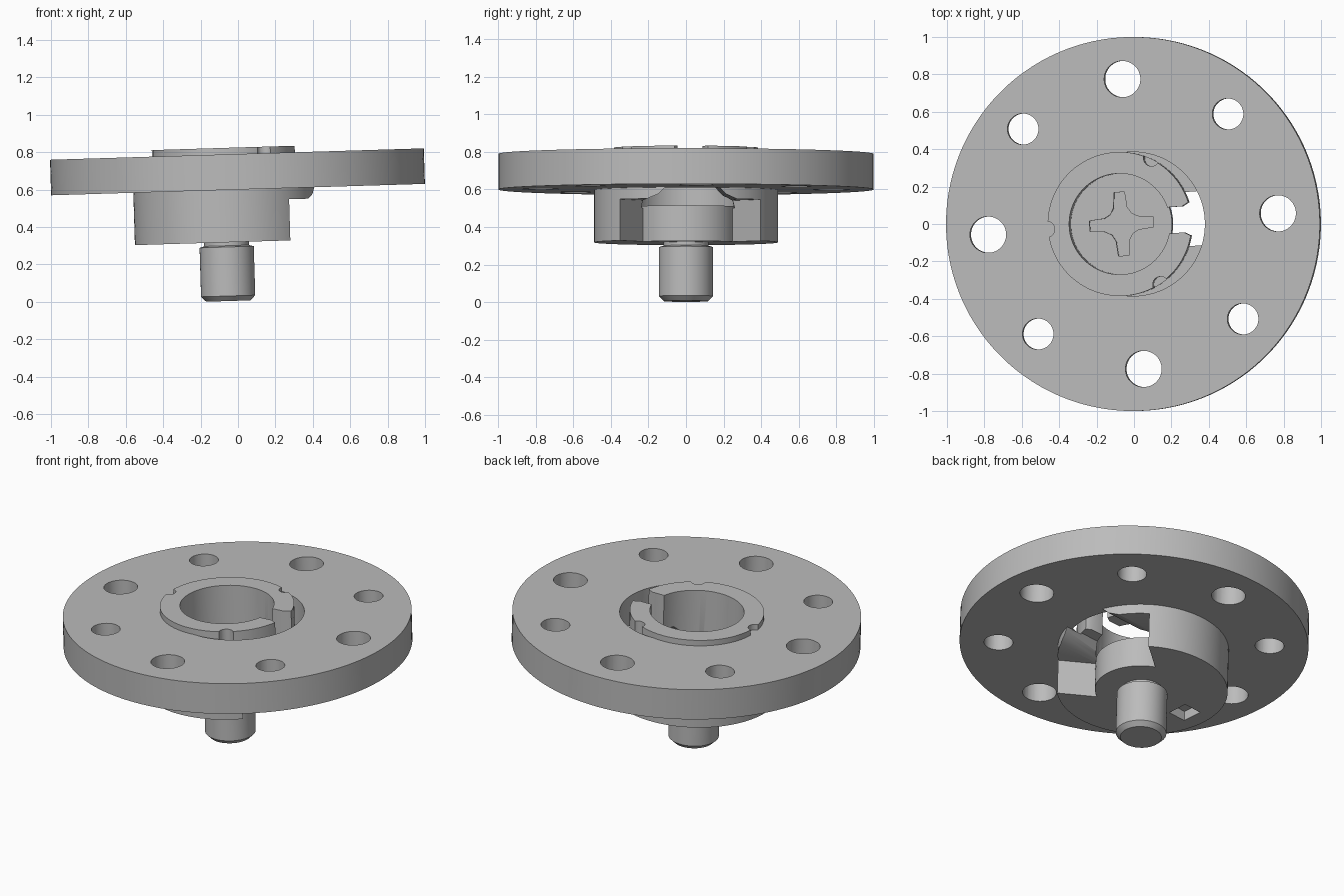
import bpy, bmesh
from math import cos, sin, pi, radians
from mathutils import Matrix

cube = bpy.data.objects.get("Cube")
if cube:
    bpy.data.objects.remove(cube)

grey = bpy.data.materials.new("plain_grey")
grey.use_nodes = True
tone = (0.5, 0.5, 0.5, 1)
grey.diffuse_color = tone
grey.node_tree.nodes["Principled BSDF"].inputs["Base Color"].default_value = tone

# Whole assembly leans slightly; the hub sits off centre in the disc
TILT = Matrix.Translation((0, 0, 0.6)) @ Matrix.Rotation(radians(-1.75), 4, 'Y')
TURN = Matrix.Rotation(radians(4.2), 4, 'Z')
DISC = TILT @ TURN
HUB = TILT @ Matrix.Translation((-0.07, 0, 0)) @ TURN


def finish(name, bm, frame):
    bmesh.ops.remove_doubles(bm, verts=bm.verts, dist=1e-5)
    bmesh.ops.recalc_face_normals(bm, faces=bm.faces)
    mesh = bpy.data.meshes.new(name)
    bm.to_mesh(mesh)
    bm.free()
    mesh.materials.append(grey)
    mesh.transform(frame)
    obj = bpy.data.objects.new(name, mesh)
    bpy.context.collection.objects.link(obj)
    return obj


def lathe(name, profile, frame, steps=96):
    """Revolve a closed (radius, height) outline."""
    bm = bmesh.new()
    verts = [bm.verts.new((r, 0, z)) for r, z in profile]
    edges = [bm.edges.new((a, b)) for a, b in zip(verts, verts[1:] + verts[:1])
             if a.co.x > 0 or b.co.x > 0]
    bmesh.ops.spin(bm, geom=verts + edges, cent=(0, 0, 0), axis=(0, 0, 1),
                   angle=2 * pi, steps=steps)
    return finish(name, bm, frame)


def prism(name, points, low, high, frame, along_x=False):
    """Extrude a flat outline along z, or a (y, z) outline along x."""
    bm = bmesh.new()
    place = (lambda a, b, h: (h, a, b)) if along_x else (lambda a, b, h: (a, b, h))
    face = bm.faces.new([bm.verts.new(place(a, b, low)) for a, b in points])
    new = bmesh.ops.extrude_face_region(bm, geom=[face])["geom"]
    moved = [v for v in new if isinstance(v, bmesh.types.BMVert)]
    bmesh.ops.translate(bm, verts=moved, vec=place(0, 0, high - low))
    return finish(name, bm, frame)


def circle(x, y, r, n=40):
    return [(x + r * cos(2 * pi * i / n), y + r * sin(2 * pi * i / n)) for i in range(n)]


def mirrored(half):
    """Close an outline by reflecting it over the first axis."""
    return half + [(x, -y) for x, y in reversed(half)]


def cut(obj, cutters):
    for cutter in cutters:
        cutter.hide_render = True
        mod = obj.modifiers.new("cut", 'BOOLEAN')
        mod.operation = 'DIFFERENCE'
        mod.solver = 'EXACT'
        mod.object = cutter
        bpy.context.view_layer.objects.active = obj
        bpy.ops.object.modifier_apply(modifier=mod.name)
        bpy.data.objects.remove(cutter)


# Disc with a central opening and a ring of alternating holes
disc = lathe("flange_disc", [(0.385, 0), (1, 0), (1, 0.19), (0.385, 0.19)], DISC, 128)
holes = []
for i in range(8):
    a = i * pi / 4
    radius = 0.083 if i % 2 else 0.097
    holes.append(prism("hole", circle(0.777 * cos(a), 0.777 * sin(a), radius), -0.1, 0.3, DISC))
cut(disc, holes)

# Hollow hub with a raised collar
hub = lathe("hub_collar", [(0.27, -0.28), (0.49, -0.28), (0.49, 0), (0.385, 0),
                           (0.385, 0.225), (0.27, 0.225)], HUB)
# Wide side opening, sloped shelf edges and the narrow flared slot
wedge = prism("opening", mirrored([(-0.1, 0.073), (0.6, 0.583)]), -0.4, -0.06, HUB)
ramp = prism("ramp", [(-0.25, -0.1), (0.25, -0.1), (0.24, -0.06), (0.18, -0.035), (0.14, 0.005),
                      (-0.14, 0.005), (-0.18, -0.035), (-0.24, -0.06)], 0.05, 0.6, HUB, True)
slot = prism("slot", mirrored([(0.1, 0.07), (0.34, 0.07), (0.42, 0.115), (0.6, 0.16)]),
             -0.2, 0.4, HUB)
# Round notches in the collar and a small pocket underneath
notches = [prism("notch", circle(0.39 * cos(a), 0.39 * sin(a), 0.042, 24), 0.01, 0.4, HUB)
           for a in (pi / 3, pi, -pi / 3)]
pocket = prism("pocket", mirrored([(-0.4, 0.065), (-0.28, 0.065)]), -0.4, -0.22, HUB)
cut(hub, [wedge, ramp, slot, pocket] + notches)

# Floor of the bore with a cross-shaped recess
floor = lathe("bore_floor", [(0, -0.28), (0.271, -0.28), (0.271, -0.09), (0, -0.09)], HUB)
cross = []
for i in range(4):
    c, s = cos(i * pi / 2), sin(i * pi / 2)
    for x, y in ((0.09, -0.035), (0.17, -0.028), (0.17, 0.028), (0.09, 0.035), (0.055, 0.055)):
        cross.append((x * c - y * s, x * s + y * c))
cut(floor, [prism("cross", cross, -0.17, 0, HUB)])

# Pin with a neck and a chamfered tip
pin = lathe("pin", [(0, -0.594), (0.118, -0.594), (0.145, -0.567), (0.145, -0.305),
                    (0.12, -0.298), (0.12, -0.27), (0, -0.27)], HUB, 64)

# Smooth walls with crisp edges
bpy.ops.object.select_all(action='DESELECT')
for obj in (disc, hub, floor, pin):
    obj.select_set(True)
bpy.context.view_layer.objects.active = disc
bpy.ops.object.shade_smooth_by_angle(angle=radians(30))
